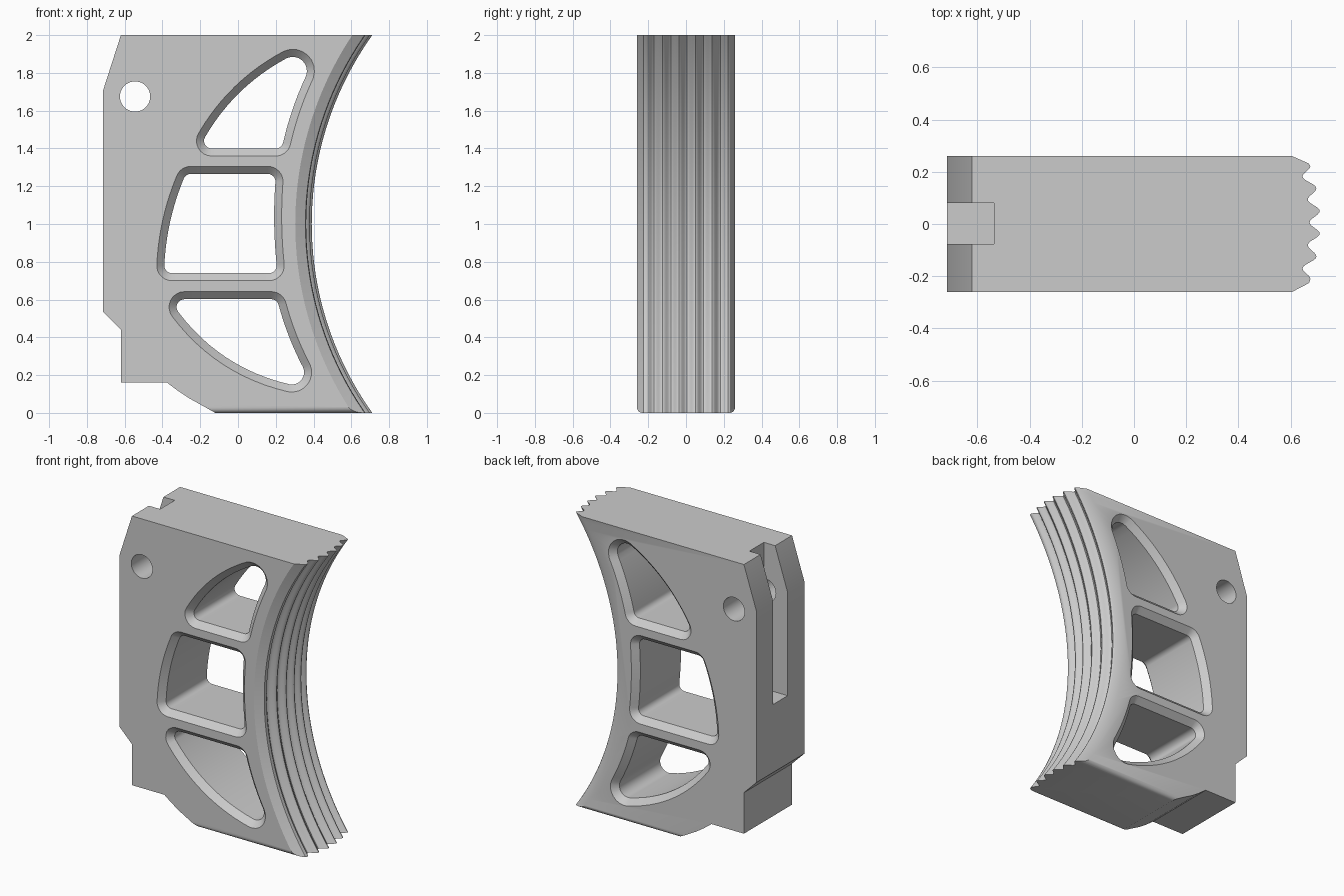
import bpy, bmesh, math
from mathutils import Vector

if "Cube" in bpy.data.objects:
    bpy.data.objects.remove(bpy.data.objects["Cube"])

HALF = 0.26            # half thickness in y
CX, CZ = 2.11, 1.0     # axis of the concave toothed arc


def make_object(name, bm):
    bmesh.ops.recalc_face_normals(bm, faces=bm.faces)
    mesh = bpy.data.meshes.new(name)
    bm.to_mesh(mesh)
    bm.free()
    ob = bpy.data.objects.new(name, mesh)
    bpy.context.collection.objects.link(ob)
    return ob


def loft(rings):
    """Closed solid through equal-length rings of 3D points."""
    bm = bmesh.new()
    rows = [[bm.verts.new(p) for p in r] for r in rings]
    n = len(rows[0])
    for a, b in zip(rows, rows[1:]):
        for i in range(n):
            j = (i + 1) % n
            bm.faces.new((a[i], a[j], b[j], b[i]))
    bm.faces.new(rows[0])
    bm.faces.new(rows[-1])
    return bm


def extrude(points, y0, y1):
    return loft([[(x, y, z) for x, z in points] for y in (y0, y1)])


def rounded(corners, off):
    """Outline round corner circles (x, z, r, bulge of next side), grown by off."""
    sides = []
    for k, (x, z, r, s) in enumerate(corners):
        x2, z2, r2, _ = corners[(k + 1) % len(corners)]
        a, d = Vector((x, z)), Vector((x2 - x, z2 - z))
        n = Vector((d.y, -d.x)).normalized()
        side = []
        for i in range(13):
            t = i / 12
            tan = d + n * (s * 4 * (1 - 2 * t))
            side.append((a + d * t + n * (s * 4 * t * (1 - t)),
                         math.atan2(-tan.x, tan.y), r + (r2 - r) * t))
        sides.append(side)
    out = []
    for k, side in enumerate(sides):
        samples = list(side)
        c, a0, r = side[-1]
        turn = (sides[(k + 1) % len(sides)][0][1] - a0) % (2 * math.pi)
        samples += [(c, a0 + turn * i / 8, r) for i in range(1, 8)]
        out += [(c.x + math.cos(a) * (r + off), c.y + math.sin(a) * (r + off))
                for c, a, r in samples]
    return out


def cut(target, bm):
    cutter = make_object("cutter", bm)
    cutter.hide_render = True
    mod = target.modifiers.new("cut", 'BOOLEAN')
    mod.operation, mod.solver, mod.object = 'DIFFERENCE', 'EXACT', cutter
    bpy.context.view_layer.objects.active = target
    bpy.ops.object.modifier_apply(modifier=mod.name)
    bpy.data.objects.remove(cutter)


# Plate body with curved lower left corner and rounded bottom edges
outline = [(-0.62, 2), (-0.715, 1.705), (-0.715, 0.535), (-0.62, 0.44),
           (-0.62, 0.16), (-0.375, 0.16), (-0.32, 0.118), (-0.26, 0.078),
           (-0.195, 0.042), (-0.12, 0), (0.85, 0), (0.85, 2)]
bm = extrude(outline, -HALF, HALF)
edges = [e for e in bm.edges if all(v.co.z < 0.001 for v in e.verts)
         and abs(e.verts[0].co.y - e.verts[1].co.y) < 0.001]
bmesh.ops.recalc_face_normals(bm, faces=bm.faces)
bmesh.ops.bevel(bm, geom=edges, offset=0.03, segments=5, profile=0.5, affect='EDGES')
body = make_object("toothed_jaw", bm)

# Ribbed concave face: (y, x at the top edge), swept round the arc axis
teeth = [(-0.21, 0.675), (-0.17, 0.645), (-0.125, 0.698), (-0.08, 0.665),
         (-0.037, 0.711), (0.006, 0.672), (0.05, 0.711), (0.093, 0.665),
         (0.137, 0.698), (0.182, 0.645), (0.222, 0.675)]
profile = [(-0.3, 0.544), (-0.26, 0.605), (-0.226, 0.67)]
for (y0, x0), (y1, x1) in zip(teeth, teeth[1:]):
    for i in range(6):
        t = i / 6
        profile.append((y0 + (y1 - y0) * t, x0 + (x1 - x0) * (1 - math.cos(math.pi * t)) / 2))
profile += [teeth[-1], (0.232, 0.668), (0.26, 0.605), (0.3, 0.515)]
SEG = 200
rings = []
for y, x in profile:
    r = math.hypot(CX - x, 1)
    rings.append([(CX + r * math.cos(2 * math.pi * i / SEG), y,
                   CZ + r * math.sin(2 * math.pi * i / SEG)) for i in range(SEG)])
cut(body, loft(rings))

# Three chamfered windows
windows = [
    [(-0.14, 1.44, 0.04, 0), (0.20, 1.44, 0.04, -0.01), (0.29, 1.81, 0.075, 0.04)],
    [(-0.35, 0.78, 0.04, 0), (0.165, 0.78, 0.04, -0.01),
     (0.158, 1.225, 0.04, 0), (-0.25, 1.225, 0.04, 0.02)],
    [(-0.283, 0.56, 0.042, 0.06), (0.285, 0.215, 0.065, -0.01), (0.175, 0.56, 0.042, 0)],
]
for w in windows:
    layers = [(-0.28, 0.06), (-0.22, 0), (0.22, 0), (0.28, 0.06)]
    cut(body, loft([[(x, y, z) for x, z in rounded(w, off)] for y, off in layers]))

# Slot down the back edge
cut(body, extrude([(-0.9, 1.0), (-0.535, 1.0), (-0.535, 2.2), (-0.9, 2.2)], -0.077, 0.08))

# Pin hole
cut(body, extrude([(-0.545 + 0.08 * math.cos(math.pi * i / 24),
                    1.675 + 0.08 * math.sin(math.pi * i / 24)) for i in range(48)], -0.4, 0.4))

bpy.ops.object.select_all(action='DESELECT')
body.select_set(True)
bpy.context.view_layer.objects.active = body
bpy.ops.object.shade_smooth_by_angle(angle=math.radians(30))
